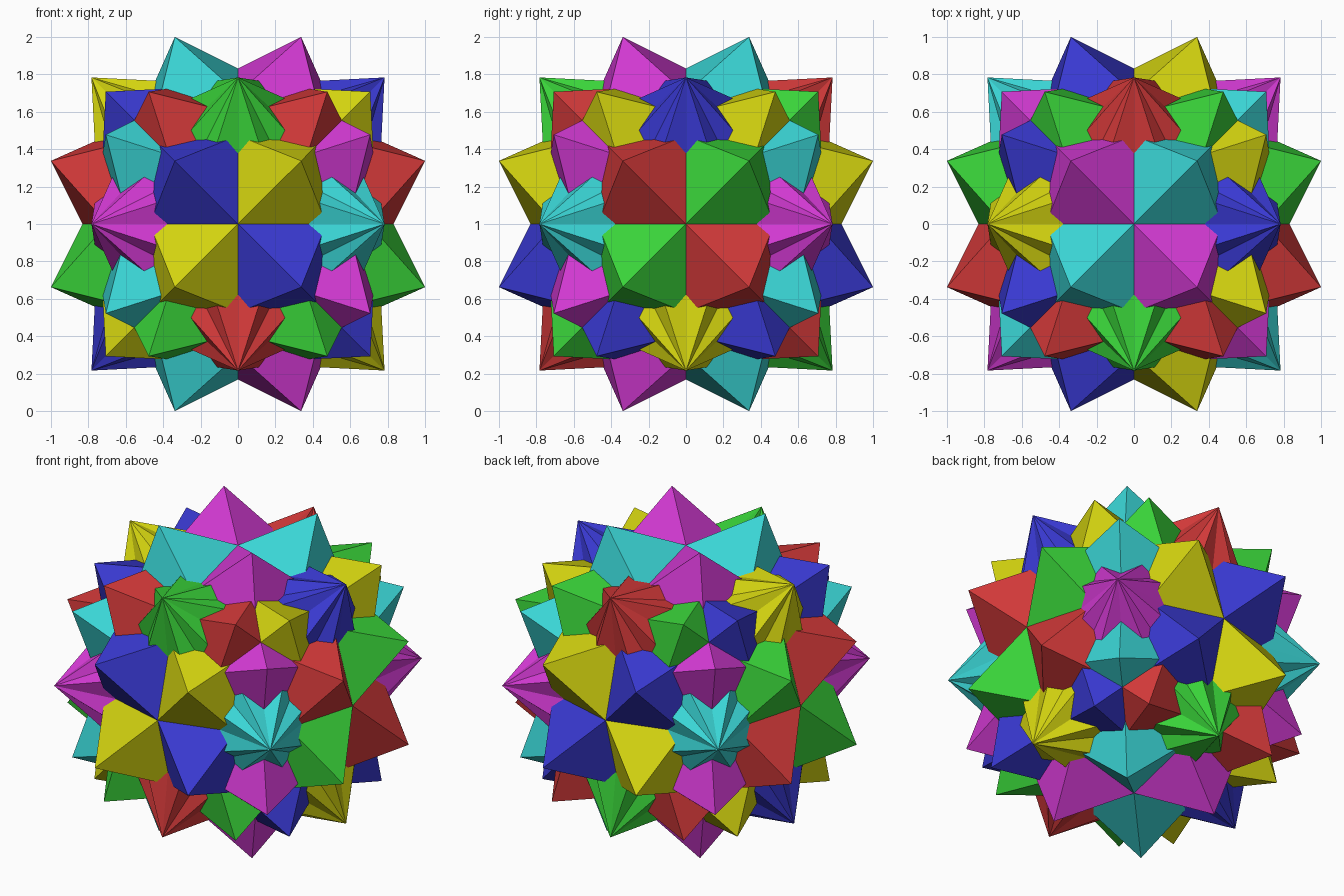
import bpy, bmesh, math
from mathutils import Matrix, Vector

if "Cube" in bpy.data.objects:
    bpy.data.objects.remove(bpy.data.objects["Cube"])

TURN = math.asin(1 / 3)                       # twist of each octahedron about its spike axis
R = 1 / math.cos(math.radians(45) - TURN)     # circumradius giving an overall size of 2

# colour name: (spike axis, linear colour)
LO, HI = 0.042, 0.66
FAMILIES = {
    "yellow":  ((-1, 0, 1), (HI, HI, 0.005)),
    "blue":    ((1, 0, 1),  (LO, LO, HI)),
    "green":   ((0, -1, 1), (LO, HI, LO)),
    "red":     ((0, 1, 1),  (HI, LO, LO)),
    "cyan":    ((1, -1, 0), (LO, HI, HI)),
    "magenta": ((1, 1, 0),  (HI, LO, HI)),
}


def octahedron(name, axis, pole, angle, mat):
    """Regular octahedron with one diagonal on axis, its square turned by angle from pole."""
    side = axis.cross(pole)
    ring = [math.cos(a) * pole + math.sin(a) * side
            for a in (angle + math.radians(45 + 90 * k) for k in range(4))]
    bm = bmesh.new()
    for p in ring + [axis, -axis]:
        bm.verts.new(p * R)
    bmesh.ops.convex_hull(bm, input=bm.verts[:])
    bmesh.ops.recalc_face_normals(bm, faces=bm.faces[:])
    bmesh.ops.translate(bm, verts=bm.verts[:], vec=(0, 0, 1))
    mesh = bpy.data.meshes.new(name)
    bm.to_mesh(mesh)
    bm.free()
    mesh.materials.append(mat)
    bpy.context.collection.objects.link(bpy.data.objects.new(name, mesh))


# each colour is a pair of octahedra sharing a spike axis, twisted opposite ways
for colour, (axis, rgb) in FAMILIES.items():
    mat = bpy.data.materials.new(colour)
    mat.diffuse_color = (*rgb, 1)
    mat.use_nodes = True
    mat.node_tree.nodes["Principled BSDF"].inputs["Base Color"].default_value = mat.diffuse_color
    pole = Vector([1.0 if c == 0 else 0.0 for c in axis])
    for label, sign in (("left", 1), ("right", -1)):
        octahedron(f"{colour}_octahedron_{label}", Vector(axis).normalized(), pole, sign * TURN, mat)
